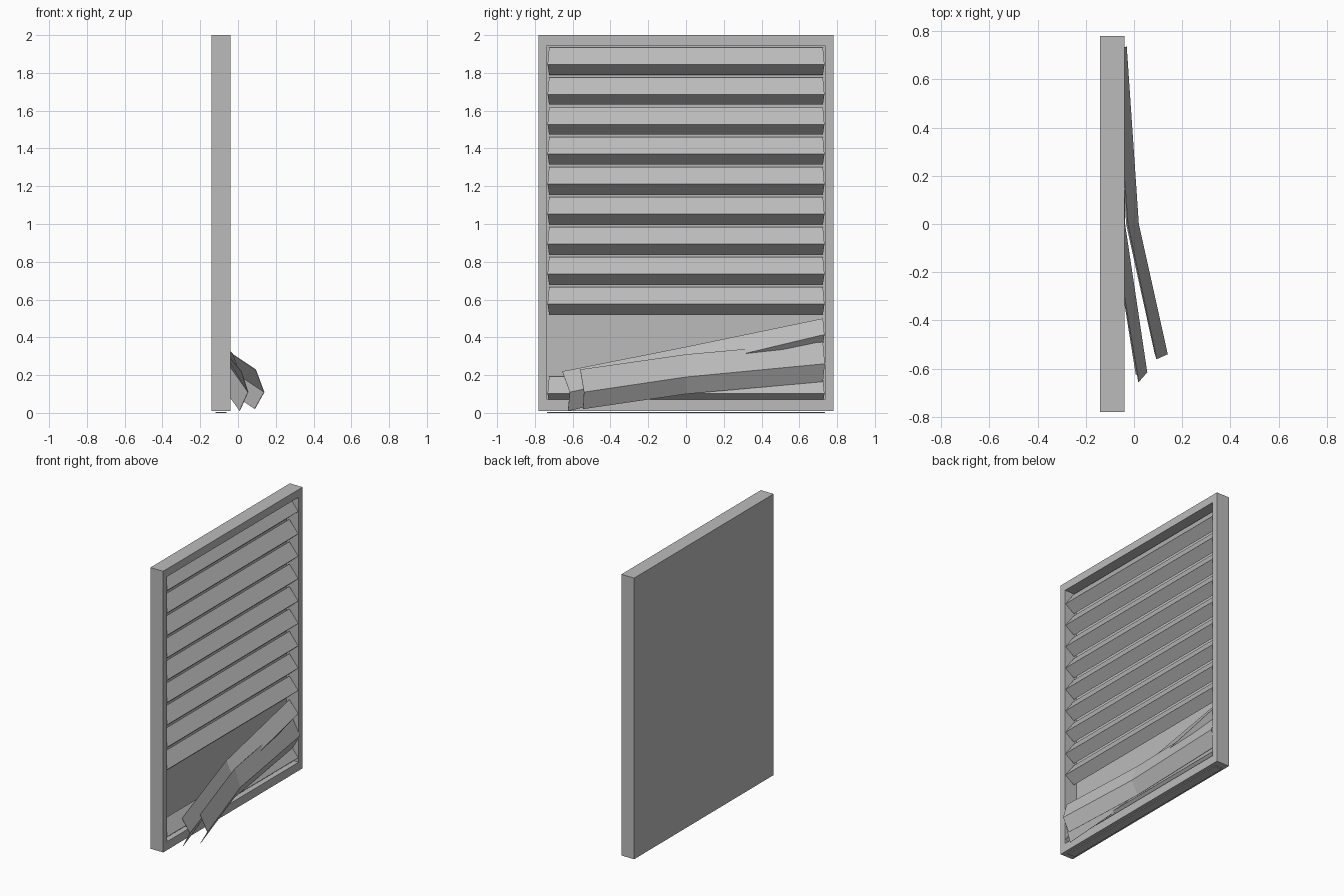
import bpy

cube = bpy.data.objects.get("Cube")
if cube:
    bpy.data.objects.remove(cube, do_unlink=True)

grey = bpy.data.materials.new("grey_metal")
grey.use_nodes = True
colour = (0.5, 0.5, 0.5, 1)
grey.diffuse_color = colour
grey.node_tree.nodes["Principled BSDF"].inputs["Base Color"].default_value = colour


def add_mesh(name, verts, faces):
    mesh = bpy.data.meshes.new(name)
    mesh.from_pydata(verts, [], faces)
    mesh.materials.append(grey)
    obj = bpy.data.objects.new(name, mesh)
    bpy.context.collection.objects.link(obj)
    return obj


def loft(name, stations):
    """Folded sheet: each station is top, ridge, bottom; ordered from -y to +y."""
    verts = [p for s in stations for p in s]
    faces = []
    for i in range(len(stations) - 1):
        for j in range(2):
            a = i * 3 + j
            faces.append((a + 1, a + 4, a + 3, a))
    obj = add_mesh(name, verts, faces)
    solid = obj.modifiers.new("thickness", "SOLIDIFY")
    solid.thickness = 0.003
    solid.offset = -1
    return obj


# Frame: a shallow tray with a recessed opening on the +x side
BACK, FRONT, FLOOR = -0.14, -0.04, -0.135


def ring(x, half, low, high):
    return [(x, -half, low), (x, half, low), (x, half, high), (x, -half, high)]


rings = [ring(BACK, 0.78, 0.01, 2), ring(FRONT, 0.78, 0.01, 2),
         ring(FRONT, 0.735, 0.07, 1.945), ring(FLOOR, 0.735, 0.07, 1.945)]
faces = [(3, 2, 1, 0), (12, 13, 14, 15)]
for r in range(3):
    for k in range(4):
        a, b = r * 4 + k, r * 4 + (k + 1) % 4
        faces.append((a, b, b + 4, a + 4))
add_mesh("frame", [p for r in rings for p in r], faces)

# Thin strip under the bottom rail
strip = [(x, y, z) for z in (0, 0.006) for x, y in
         ((-0.12, -0.735), (-0.06, -0.735), (-0.06, 0.735), (-0.12, 0.735))]
add_mesh("bottom_strip", strip, [(3, 2, 1, 0), (4, 5, 6, 7)] +
         [(k, (k + 1) % 4, (k + 1) % 4 + 4, k + 4) for k in range(4)])


# Straight slats, with two places left for the bent ones
def straight_station(side, z):
    return [(-0.105, side * 0.725, z + 0.09), (-0.042, side * 0.733, z),
            (-0.105, side * 0.725, z - 0.055)]


for i in range(12):
    if i in (9, 10):
        continue
    z = 1.845 - i * 0.1585
    loft(f"slat_{i + 1}", [straight_station(-1, z), straight_station(1, z)])

# Bent slats hanging out of the frame
loft("bent_slat_upper", [
    [(0.02, -0.655, 0.22), (0.055, -0.615, 0.11), (0.01, -0.625, 0.01)],
    [(-0.09, 0, 0.35), (-0.037, 0, 0.24), (-0.09, 0, 0.15)],
    [(-0.105, 0.725, 0.5), (-0.042, 0.733, 0.415), (-0.105, 0.725, 0.36)]])
loft("bent_slat_lower", [
    [(0.095, -0.56, 0.23), (0.14, -0.54, 0.11), (0.09, -0.545, 0.02)],
    [(-0.025, 0, 0.31), (0.02, 0, 0.19), (-0.03, 0, 0.10)],
    [(-0.08, 0.725, 0.375), (-0.03, 0.735, 0.26), (-0.08, 0.725, 0.165)]])
